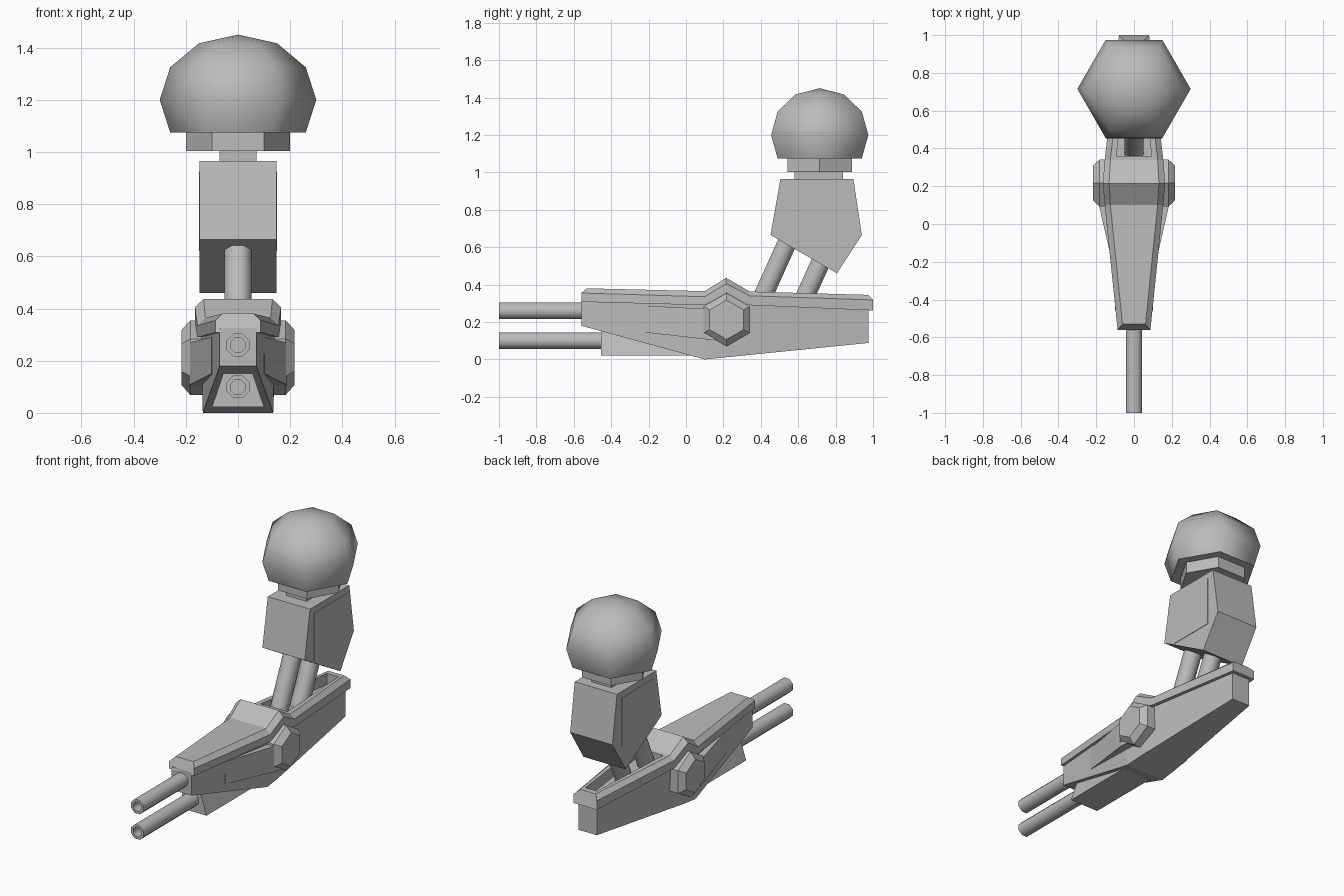
import bpy, bmesh, math
from mathutils import Vector

if "Cube" in bpy.data.objects:
    bpy.data.objects.remove(bpy.data.objects["Cube"])

grey = bpy.data.materials.new("plain grey")
grey.diffuse_color = (0.5, 0.5, 0.5, 1)
grey.use_nodes = True
grey.node_tree.nodes["Principled BSDF"].inputs["Base Color"].default_value = grey.diffuse_color


def finish(name, bm, smooth=None):
    bmesh.ops.recalc_face_normals(bm, faces=bm.faces)
    me = bpy.data.meshes.new(name)
    bm.to_mesh(me)
    bm.free()
    ob = bpy.data.objects.new(name, me)
    bpy.context.collection.objects.link(ob)
    me.materials.append(grey)
    if smooth:
        bpy.ops.object.select_all(action='DESELECT')
        ob.select_set(True)
        bpy.context.view_layer.objects.active = ob
        bpy.ops.object.shade_smooth_by_angle(angle=math.radians(smooth))
    return ob


def loft(name, rings, smooth=None):
    """Skin equal-length closed sections and cap both ends."""
    bm = bmesh.new()
    loops = [[bm.verts.new(p) for p in r] for r in rings]
    for a, b in zip(loops, loops[1:]):
        n = len(a)
        for i in range(n):
            j = (i + 1) % n
            bm.faces.new((a[i], a[j], b[j], b[i]))
    bm.faces.new(loops[0])
    bm.faces.new(loops[-1])
    return finish(name, bm, smooth)


def side_prism(name, profile, x0, x1):
    """Extrude a (y, z) profile across x."""
    return loft(name, [[(x, y, z) for y, z in profile] for x in (x0, x1)])


def box(name, x, y0, y1, z0, z1):
    return side_prism(name, [(y0, z0), (y1, z0), (y1, z1), (y0, z1)], -x, x)


def rod(name, a, b, r, sides=8, bore=0):
    """Faceted rod from a to b, optionally bored at the end b."""
    a, b = Vector(a), Vector(b)
    d = (b - a).normalized()
    u = Vector((1, 0, 0))
    v = d.cross(u)

    def ring(c, rad):
        return [c + u * rad * math.cos(t) + v * rad * math.sin(t)
                for t in [math.tau * (i + 0.5) / sides for i in range(sides)]]
    rings = [ring(a, r), ring(b, r)]
    if bore:
        rings += [ring(b, bore), ring(b - d * 0.12, bore)]
    return loft(name, rings, 50)


# Hull: sections (y, half width top, half width bottom, bottom z, top z)
hull = []
for y, wt, wb, zb, zt in [(-0.56, 0.07, 0.07, 0.18, 0.325),
                          (0.10, 0.14, 0.135, 0.0, 0.305),
                          (0.22, 0.145, 0.13, 0.012, 0.30),
                          (0.975, 0.063, 0.063, 0.088, 0.275)]:
    hull.append([(-wb, y, zb), (wb, y, zb), (wt, y, zt), (-wt, y, zt)])
loft("hull", hull)

# Deck cap: sections (y, half width, bottom, shoulder, top z, top inset)
deck_rings = []
for y, w, zb, zs, zt, ins, yt in [(-0.56, 0.087, 0.308, 0.355, 0.38, 0.026, -0.53),
                                  (0.10, 0.155, 0.29, 0.335, 0.365, 0.03, 0.10),
                                  (0.215, 0.165, 0.345, 0.405, 0.436, 0.033, 0.215),
                                  (0.34, 0.155, 0.29, 0.34, 0.363, 0.03, 0.34),
                                  (1.0, 0.08, 0.262, 0.318, 0.345, 0.025, 0.975)]:
    t = w - ins
    deck_rings.append([(-w, y, zb), (w, y, zb), (w, y, zs),
                       (t, yt, zt), (-t, yt, zt), (-w, y, zs)])
deck = loft("deck", deck_rings)

# Open well in the rear of the deck
well = loft("well_cutter", [[(-w, y, 0.2), (w, y, 0.2), (w, y, 0.6), (-w, y, 0.6)]
                            for y, w in [(0.36, 0.092), (0.94, 0.04)]])
well.hide_render = True
well.hide_viewport = True
cut = deck.modifiers.new("well", 'BOOLEAN')
cut.operation = 'DIFFERENCE'
cut.solver = 'EXACT'
cut.object = well

# Lower barrel housing
loft("lower_housing", [[(-0.10, y, 0.022), (0.10, y, 0.022),
                        (0.055, y, 0.155), (-0.055, y, 0.155)] for y in (-0.455, 0.1)])

# Twin barrels with bored muzzles
rod("upper_barrel", (0, -0.5, 0.26), (0, -1, 0.26), 0.047, bore=0.03)
rod("lower_barrel", (0, -0.4, 0.10), (0, -1, 0.10), 0.047, bore=0.03)

# Side fairings and hexagonal hubs
for s, side in ((1, "right"), (-1, "left")):
    loft(side + "_fairing", [
        [(s * 0.05, y, z0), (s * x, y, z0), (s * x, y, z1), (s * 0.05, y, z1)]
        for y, x, z0, z1 in [(-0.27, 0.101, 0.15, 0.29), (0.11, 0.188, 0.107, 0.27),
                             (0.2, 0.188, 0.10, 0.265)]])
    loft(side + "_hub", [
        [(s * x, 0.217 + r * math.sin(k * math.tau / 6), 0.212 + r * math.cos(k * math.tau / 6))
         for k in range(6)] for x, r in [(0.08, 0.143), (0.183, 0.143), (0.217, 0.105)]])

# Struts carrying the upper body
rod("front_strut", (0, 0.365, 0.235), (0, 0.575, 0.70), 0.055)
rod("rear_strut", (0, 0.59, 0.235), (0, 0.785, 0.66), 0.055)

# Upper body with thin side panels
side_prism("body", [(0.505, 0.965), (0.895, 0.965), (0.94, 0.665),
                    (0.807, 0.46), (0.452, 0.665)], -0.147, 0.147)
for s, side in ((1, "right"), (-1, "left")):
    side_prism(side + "_panel", [(0.545, 0.62), (0.85, 0.62), (0.85, 0.925), (0.545, 0.925)],
               s * 0.146, s * 0.15)

# Neck
box("neck", 0.07, 0.58, 0.84, 0.95, 1.01)


# Hexagonal collar and dome
def hexagon(r, z):
    return [(r * math.cos(k * math.tau / 6), 0.715 + r * math.sin(k * math.tau / 6), z)
            for k in range(6)]


loft("collar", [hexagon(0.2, 1.003), hexagon(0.2, 1.09)])

bm = bmesh.new()
rows = [[bm.verts.new(p) for p in hexagon(0.3 * math.cos(math.radians(e)),
                                          1.2 + 0.25 * math.sin(math.radians(e)))]
        for e in (-30, 0, 30, 60)]
tip = bm.verts.new((0, 0.715, 1.45))
for a, b in zip(rows, rows[1:]):
    for i in range(6):
        bm.faces.new((a[i], a[i - 1], b[i - 1], b[i]))
for i in range(6):
    bm.faces.new((rows[-1][i], rows[-1][i - 1], tip))
bm.faces.new(rows[0])
finish("dome", bm, 65)
